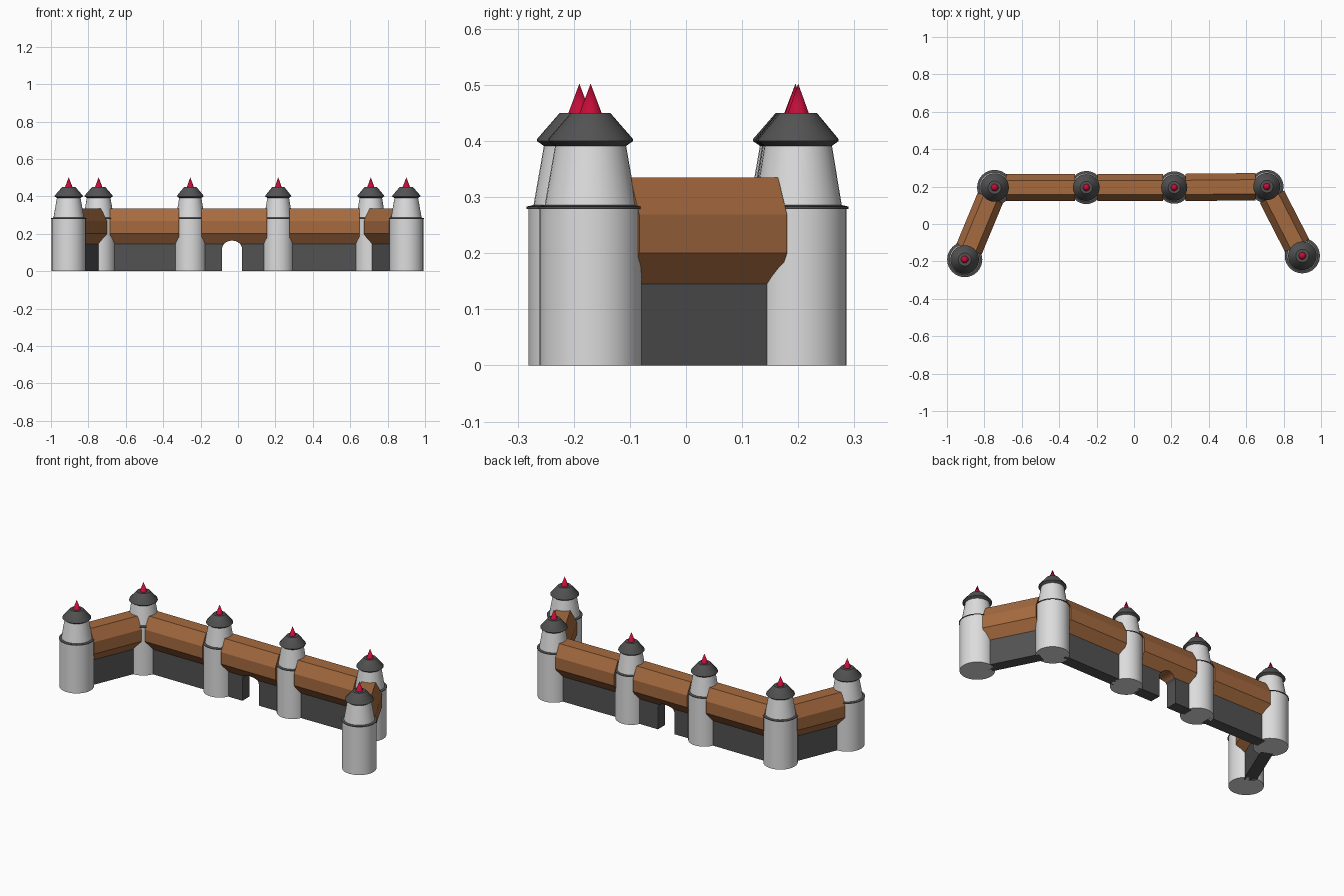
import bpy, bmesh, math
from mathutils import Vector

cube = bpy.data.objects.get("Cube")
if cube:
    bpy.data.objects.remove(cube, do_unlink=True)


def material(name, rgb):
    m = bpy.data.materials.new(name)
    m.use_nodes = True
    m.diffuse_color = (*rgb, 1)
    m.node_tree.nodes["Principled BSDF"].inputs["Base Color"].default_value = (*rgb, 1)
    return m


PALE = material("pale_stone", (0.72, 0.72, 0.72))
DARK = material("dark_grey", (0.085, 0.085, 0.085))
BROWN = material("brown_wood", (0.38, 0.145, 0.05))
RED = material("red", (0.55, 0.004, 0.04))


def finish(name, bm, mat, smooth=False):
    bmesh.ops.recalc_face_normals(bm, faces=bm.faces)
    mesh = bpy.data.meshes.new(name)
    bm.to_mesh(mesh)
    bm.free()
    obj = bpy.data.objects.new(name, mesh)
    bpy.context.collection.objects.link(obj)
    if mat:
        mesh.materials.append(mat)
    if smooth:
        bpy.ops.object.select_all(action="DESELECT")
        obj.select_set(True)
        bpy.context.view_layer.objects.active = obj
        bpy.ops.object.shade_smooth_by_angle(angle=math.radians(30))
    return obj


def lathe(name, profile, centre, mat, segments=32):
    """Revolve (radius, height) points that start and end on the axis."""
    bm = bmesh.new()
    verts = [bm.verts.new((r, 0, z)) for r, z in profile]
    edges = [bm.edges.new(pair) for pair in zip(verts, verts[1:])]
    bmesh.ops.spin(bm, geom=verts + edges, axis=(0, 0, 1), cent=(0, 0, 0),
                   angle=math.tau, steps=segments)
    bmesh.ops.remove_doubles(bm, verts=bm.verts, dist=0.0002)
    bmesh.ops.translate(bm, verts=bm.verts, vec=(*centre, 0))
    return finish(name, bm, mat, True)


def extrude_profile(name, profile, start, end, mat):
    """Sweep an (offset, height) outline from start to end."""
    along = (end - start).normalized()
    side = Vector((-along.y, along.x))
    bm = bmesh.new()
    rings = [[bm.verts.new((*(p + side * w), z)) for w, z in profile] for p in (start, end)]
    for ring in rings:
        bm.faces.new(ring)
    n = len(profile)
    for i in range(n):
        j = (i + 1) % n
        bm.faces.new((rings[0][i], rings[0][j], rings[1][j], rings[1][i]))
    return finish(name, bm, mat)


def mirrored(half):
    return half + [(-w, z) for w, z in reversed(half)]


# Towers: shaft, ledge, tapered upper storey, roof and spike
towers = [
    ("left_end", 0.90, -0.17, 1.0),
    ("left_corner", 0.71, 0.20, 0.95),
    ("left_gate", 0.215, 0.195, 0.92),
    ("right_gate", -0.255, 0.195, 0.94),
    ("right_corner", -0.745, 0.195, 1.0),
    ("right_end", -0.905, -0.19, 1.0),
]
parts = [
    ("tower_shaft", PALE, [(0, 0), (0.091, 0), (0.091, 0.28), (0, 0.28)]),
    ("tower_ledge", DARK, [(0, 0.277), (0.094, 0.279), (0.094, 0.283), (0.081, 0.286), (0, 0.286)]),
    ("upper_storey", PALE, [(0, 0.284), (0.082, 0.284), (0.063, 0.393), (0, 0.393)]),
    ("tower_roof", DARK, [(0, 0.391), (0.063, 0.391), (0.076, 0.4), (0.075, 0.404),
                          (0.035, 0.45), (0, 0.45)]),
    ("roof_spike", RED, [(0, 0.447), (0.02, 0.449), (0, 0.502)]),
]
for tag, x, y, scale in towers:
    for part, mat, profile in parts:
        lathe(f"{tag}_{part}", [(r * scale, z) for r, z in profile], (x, y), mat)

# Walls with an overhanging timber gallery between neighbouring towers
wall_outline = mirrored([(0.033, 0), (0.033, 0.146)])
gallery_outline = mirrored([(0.033, 0.145), (0.073, 0.2), (0.073, 0.269), (0.038, 0.335)])
gate_parts = []
for a, b in zip(towers, towers[1:]):
    p, q = Vector(a[1:3]), Vector(b[1:3])
    step = (q - p).normalized() * 0.06
    wall = extrude_profile(f"{a[0]}_wall", wall_outline, p + step, q - step, DARK)
    gallery = extrude_profile(f"{a[0]}_gallery", gallery_outline, p + step, q - step, BROWN)
    if a[0] == "left_gate":
        gate_parts = [wall, gallery]

# Arched gateway cut through the middle wall
arch = [(-0.053, -0.05)]
arch += [(-0.053 * math.cos(math.pi * i / 16), 0.12 + 0.043 * math.sin(math.pi * i / 16))
         for i in range(17)]
arch += [(0.053, -0.05)]
cutter = extrude_profile("gate_cutter", arch, Vector((-0.032, 0)), Vector((-0.032, 0.4)), None)
cutter.hide_render = True
for obj in gate_parts:
    mod = obj.modifiers.new("gateway", "BOOLEAN")
    mod.object = cutter
    mod.operation = "DIFFERENCE"
    mod.solver = "EXACT"
    bpy.context.view_layer.objects.active = obj
    bpy.ops.object.modifier_apply(modifier=mod.name)
bpy.data.objects.remove(cutter, do_unlink=True)
